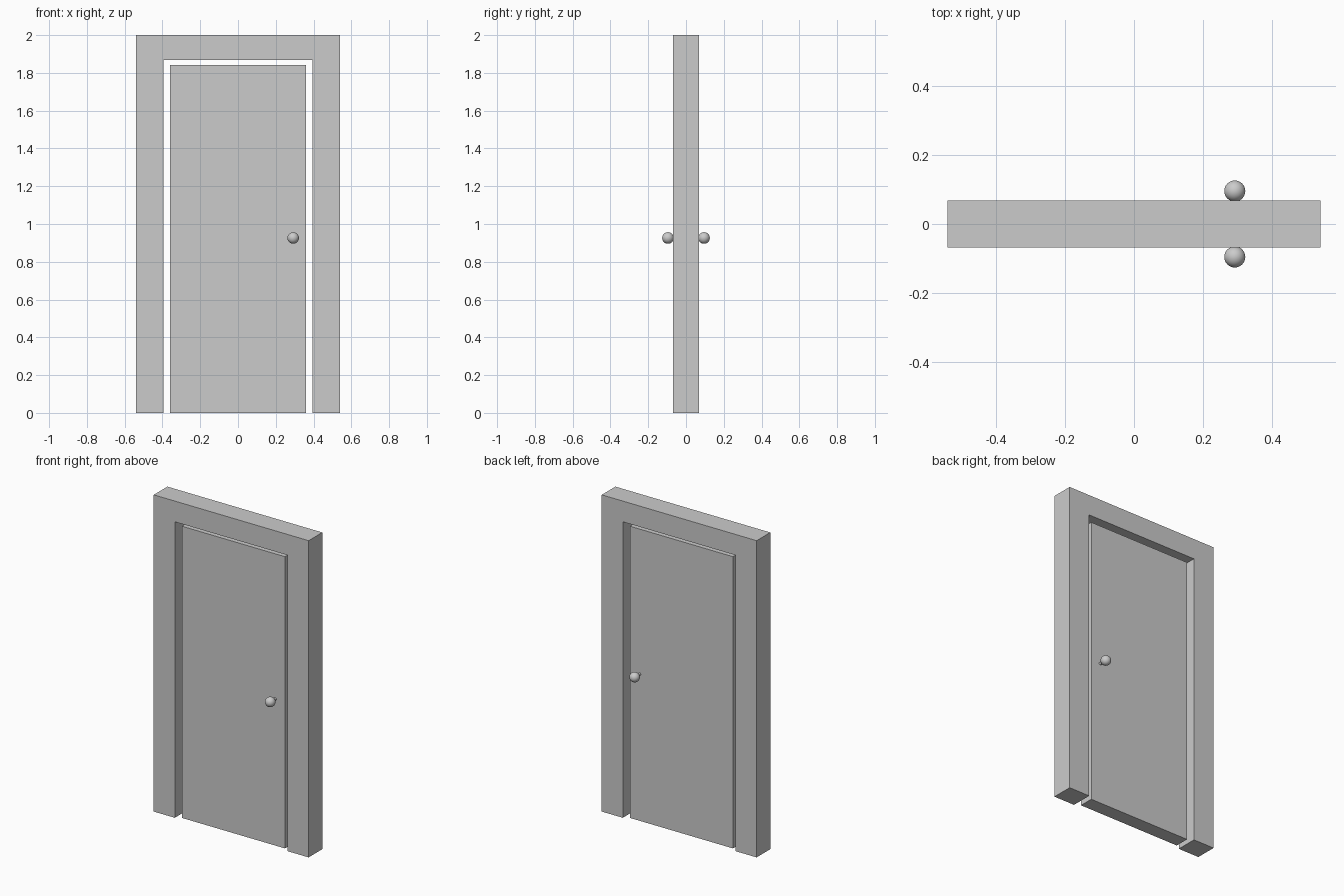
import bpy, bmesh
from math import pi

if "Cube" in bpy.data.objects:
    bpy.data.objects.remove(bpy.data.objects["Cube"])

W, D, H = 0.541, 0.068, 2.0        # frame half width, half depth, height
IN_W, IN_H = 0.394, 1.869          # opening half width, height
DOOR_W, DOOR_D, DOOR_H = 0.36, 0.046, 1.842
KNOB_X, KNOB_Y, KNOB_Z, KNOB_R = 0.292, 0.0955, 0.926, 0.0305


def extrude_outline(name, outline, half_depth):
    """Extrude an XZ outline symmetrically along Y."""
    bm = bmesh.new()
    face = bm.faces.new([bm.verts.new((x, -half_depth, z)) for x, z in outline])
    ext = bmesh.ops.extrude_face_region(bm, geom=[face], use_keep_orig=True)
    moved = [g for g in ext["geom"] if isinstance(g, bmesh.types.BMVert)]
    bmesh.ops.translate(bm, verts=moved, vec=(0, 2 * half_depth, 0))
    bmesh.ops.recalc_face_normals(bm, faces=bm.faces)
    mesh = bpy.data.meshes.new(name)
    bm.to_mesh(mesh)
    bm.free()
    obj = bpy.data.objects.new(name, mesh)
    bpy.context.collection.objects.link(obj)
    return obj


# Door frame: one upside-down U
extrude_outline("door_frame", [(-W, 0), (-IN_W, 0), (-IN_W, IN_H), (IN_W, IN_H),
                               (IN_W, 0), (W, 0), (W, H), (-W, H)], D)

# Door panel, recessed on both sides
extrude_outline("door_panel", [(-DOOR_W, 0), (DOOR_W, 0),
                               (DOOR_W, DOOR_H), (-DOOR_W, DOOR_H)], DOOR_D)

# Round knobs on both faces
for side, label in ((-1, "front"), (1, "back")):
    bpy.ops.mesh.primitive_uv_sphere_add(segments=32, ring_count=16, radius=KNOB_R,
                                         location=(KNOB_X, side * KNOB_Y, KNOB_Z))
    bpy.context.object.name = label + "_knob"
    bpy.ops.object.shade_smooth()

# Thin spindle through the door joining the knobs
bpy.ops.mesh.primitive_cylinder_add(vertices=16, radius=0.009, depth=2 * KNOB_Y - 0.04,
                                    location=(KNOB_X, 0, KNOB_Z), rotation=(pi / 2, 0, 0))
bpy.context.object.name = "knob_spindle"
bpy.ops.object.shade_smooth_by_angle()
